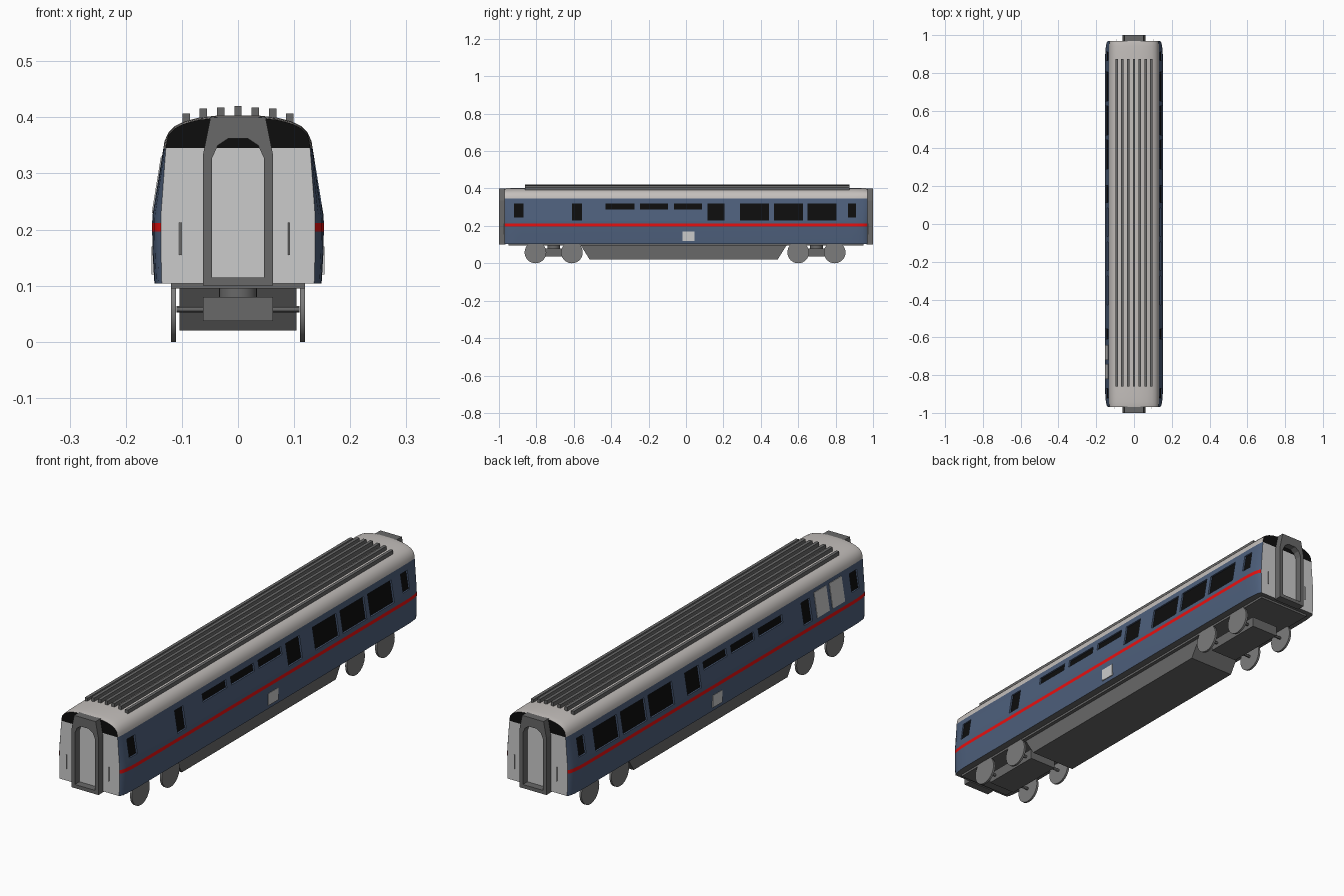
import bpy, bmesh, math
from mathutils import Matrix

if "Cube" in bpy.data.objects:
    bpy.data.objects.remove(bpy.data.objects["Cube"])


def mat(name, r, g, b):
    m = bpy.data.materials.new(name)
    m.diffuse_color = (r, g, b, 1)
    m.use_nodes = True
    m.node_tree.nodes["Principled BSDF"].inputs["Base Color"].default_value = m.diffuse_color
    return m


BLUE = mat("blue", .075, .115, .20)
RED = mat("red", .8, .005, .005)
ROOF = mat("roof_grey", .55, .52, .50)
PALE = mat("pale_grey", .6, .6, .6)
BLACK = mat("black", .004, .004, .004)
DARK = mat("dark_grey", .14, .14, .14)
WHEEL = mat("wheel_grey", .2, .2, .2)


def finish(name, bm, *mats, smooth=True):
    bmesh.ops.recalc_face_normals(bm, faces=bm.faces)
    me = bpy.data.meshes.new(name)
    bm.to_mesh(me)
    bm.free()
    ob = bpy.data.objects.new(name, me)
    bpy.context.collection.objects.link(ob)
    for m in mats:
        me.materials.append(m)
    if smooth:
        shade(ob)
    return ob


def shade(ob):
    bpy.ops.object.select_all(action='DESELECT')
    ob.select_set(True)
    bpy.context.view_layer.objects.active = ob
    bpy.ops.object.shade_smooth_by_angle(angle=math.radians(30))


def hexa(bm, pts):
    # six-sided solid: first four points one end, last four the other
    v = [bm.verts.new(p) for p in pts]
    for f in ((0, 1, 2, 3), (4, 5, 6, 7), (0, 1, 5, 4), (1, 2, 6, 5), (2, 3, 7, 6), (3, 0, 4, 7)):
        bm.faces.new([v[i] for i in f])


def box(bm, x0, x1, y0, y1, z0, z1):
    hexa(bm, [(x, y, z) for z in (z0, z1) for x, y in ((x0, y0), (x1, y0), (x1, y1), (x0, y1))])


def cyl(bm, r, depth, pos, axis, seg=24):
    rot = Matrix.Rotation(math.pi / 2, 4, 'Y') if axis == 'X' else Matrix()
    bmesh.ops.create_cone(bm, cap_ends=True, segments=seg, radius1=r, radius2=r,
                          depth=depth, matrix=Matrix.Translation(pos) @ rot)


def wall(z):
    # half width of the inward-leaning upper side
    return .1525 - .1625 * (z - .225)


def panel(bm, s, y0, y1, z0, z1, d0, d1):
    # slab following the leaning side, between offsets d0 and d1 from it
    hexa(bm, [(s * (wall(z) + d), y, z) for d in (d0, d1)
              for y, z in ((y0, z0), (y1, z0), (y1, z1), (y0, z1))])


# body shell: half profile lofted along y, narrowing at the ends
half = [(.149, .104), (.152, .155), (.153, .197), (.153, .212), (.1525, .225), (.133, .345),
        (.131, .358), (.124, .373), (.112, .385), (.095, .393), (.07, .3995), (.035, .4035)]
stations = [(.97, 1), (.962, .6), (.942, .28), (.912, .08), (.88, 0)]
stations = [(-y, t) for y, t in stations] + [(y, t) for y, t in reversed(stations)]
bm = bmesh.new()
rings = []
for y, t in stations:
    right = [(x - t * .55 * max(0, x - .125), z - t * .004 * (z > .35)) for x, z in half]
    pts = right + [(-x, z) for x, z in reversed(right)]
    rings.append([bm.verts.new((x, y, z)) for x, z in pts])
n, h = len(rings[0]), len(half)
for a, b in zip(rings, rings[1:]):
    for i in range(n):
        f = bm.faces.new((a[i], a[(i + 1) % n], b[(i + 1) % n], b[i]))
        k = min(i, n - 2 - i)
        f.material_index = 4 if i == n - 1 else 1 if k == 2 else 0 if k < 5 else 2
for r in (rings[0], rings[-1]):
    for i in range(h - 1):
        f = bm.faces.new((r[i], r[i + 1], r[n - 2 - i], r[n - 1 - i]))
        f.material_index = 5 if i >= 5 else 3
body = finish("body", bm, BLUE, RED, ROOF, PALE, DARK, BLACK, smooth=False)

# windows: recesses cut in the body, each with a dark pane
windows = [(-.92, -.87, .245, .32), (-.61, -.555, .23, .32), (-.43, -.275, .288, .32),
           (-.245, -.095, .288, .32), (-.065, .085, .288, .32), (.115, .205, .23, .32),
           (.29, .445, .23, .32), (.47, .625, .23, .32), (.65, .805, .23, .32), (.865, .91, .245, .32)]
cut, glass = bmesh.new(), bmesh.new()
for s in (-1, 1):
    for w in windows:
        panel(cut, s, *w, -.008, .012)
        panel(glass, s, *w, -.012, -.007)
cutter = finish("window_cutter", cut, smooth=False)
cutter.hide_render = True
finish("window_panes", glass, BLACK, smooth=False)
mod = body.modifiers.new("windows", 'BOOLEAN')
mod.operation, mod.solver, mod.object = 'DIFFERENCE', 'EXACT', cutter
bpy.context.view_layer.objects.active = body
bpy.ops.object.modifier_apply(modifier=mod.name)
bpy.data.objects.remove(cutter)
shade(body)

# grey grilles on the left side, small service hatches on both
bm = bmesh.new()
for y0 in (-.82, -.72):
    panel(bm, -1, y0, y0 + .08, .23, .33, -.004, .002)
finish("side_grilles", bm, PALE, smooth=False)
bm = bmesh.new()
for s in (-1, 1):
    box(bm, s * .145, s * .154, -.02, .045, .12, .17)
finish("service_hatches", bm, PALE, smooth=False)

# roof ribs
bm = bmesh.new()
for x, top in ((0, .42), (.031, .418), (.062, .416), (.092, .407)):
    for s in ((1, -1) if x else (1,)):
        box(bm, s * x - .0065, s * x + .0065, -.86, .873, .388, top)
finish("roof_ribs", bm, DARK, smooth=False)

# gangway frames and grab handles at both ends
outer = [(.062, .1), (.062, .335), (.055, .37), (.049, .4)]
inner = [(.046, .115), (.046, .328), (.036, .35), (.018, .362)]
for end, s in (("front", -1), ("rear", 1)):
    bm = bmesh.new()
    loops = []
    for prof, y in ((outer, .965), (outer, 1), (inner, 1), (inner, .965)):
        pts = prof + [(-x, z) for x, z in reversed(prof)]
        loops.append([bm.verts.new((x, s * y, z)) for x, z in pts])
    for a, b in zip(loops, loops[1:] + loops[:1]):
        for i in range(8):
            j = (i + 1) % 8
            bm.faces.new((a[i], a[j], b[j], b[i]))
    finish(end + "_gangway_frame", bm, DARK, smooth=False)
    bm = bmesh.new()
    for x in (-.103, .091):
        cyl(bm, .002, .058, (-s * x, s * .974, .184), 'Z', 8)
    finish(end + "_grab_handles", bm, PALE)

# floor plate and underfloor equipment skirt
bm = bmesh.new()
box(bm, -.119, .119, -.95, .95, .095, .106)
finish("floor_plate", bm, DARK, smooth=False)
bm = bmesh.new()
hexa(bm, [(x, y, z) for x in (-.104, .104)
          for y, z in ((-.515, .02), (.49, .02), (.54, .1), (-.565, .1))])
finish("underfloor_skirt", bm, DARK, smooth=False)

# bogies: frame, pivot, axles and disc wheels
for name, yc in (("front", -.7075), ("rear", .6975)):
    bm = bmesh.new()
    box(bm, -.062, .062, yc - .13, yc + .13, .037, .08)
    cyl(bm, .034, .02, (0, yc, .088), 'Z', 24)
    for dy in (-.0975, .0975):
        cyl(bm, .006, .22, (0, yc + dy, .058), 'X', 12)
    finish(name + "_bogie_frame", bm, DARK)
    bm = bmesh.new()
    for dy in (-.0975, .0975):
        for x in (-.115, .115):
            cyl(bm, .058, .009, (x, yc + dy, .058), 'X', 32)
    finish(name + "_wheels", bm, WHEEL)
